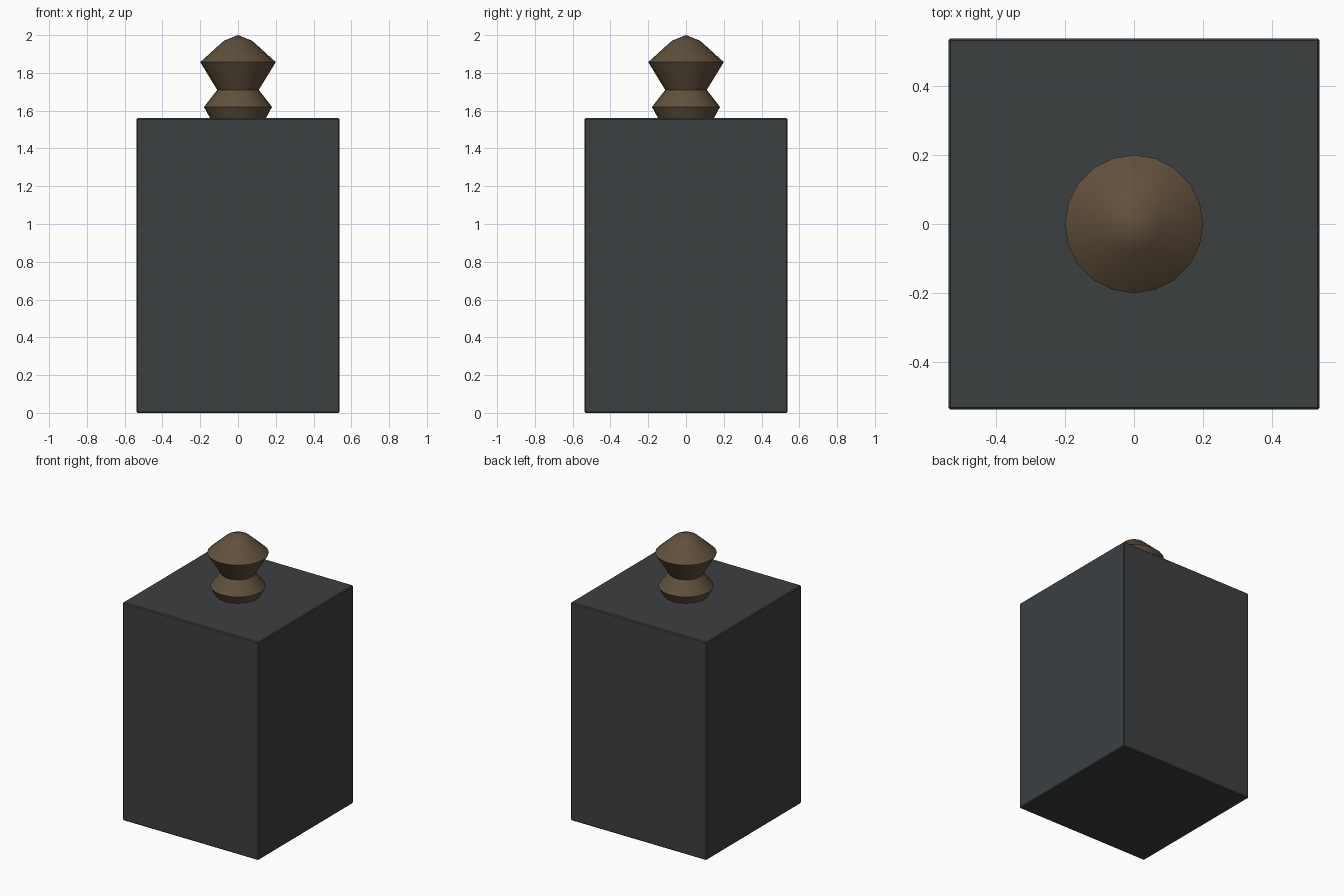
import bpy, bmesh, math

if "Cube" in bpy.data.objects:
    bpy.data.objects.remove(bpy.data.objects["Cube"])


def material(name, rgb):
    m = bpy.data.materials.new(name)
    m.diffuse_color = (*rgb, 1)
    m.use_nodes = True
    m.node_tree.nodes["Principled BSDF"].inputs["Base Color"].default_value = m.diffuse_color
    return m


def smooth(obj, degrees=30):
    bpy.ops.object.select_all(action='DESELECT')
    obj.select_set(True)
    bpy.context.view_layer.objects.active = obj
    bpy.ops.object.shade_smooth_by_angle(angle=math.radians(degrees))


def lathe(name, profile, sides, mat):
    bm = bmesh.new()
    rings = []
    for r, z in profile:
        rings.append([bm.verts.new((r * math.cos(math.tau * i / sides),
                                    r * math.sin(math.tau * i / sides), z))
                      for i in range(sides)])
    for a, b in zip(rings, rings[1:]):
        for i in range(sides):
            j = (i + 1) % sides
            bm.faces.new((a[i], a[j], b[j], b[i]))
    bm.faces.new(rings[0][::-1])
    # Close the top by merging the zero-radius ring
    bmesh.ops.remove_doubles(bm, verts=bm.verts, dist=1e-5)
    bmesh.ops.recalc_face_normals(bm, faces=bm.faces)
    mesh = bpy.data.meshes.new(name)
    bm.to_mesh(mesh)
    bm.free()
    mesh.materials.append(mat)
    obj = bpy.data.objects.new(name, mesh)
    bpy.context.collection.objects.link(obj)
    smooth(obj)
    return obj


# Block body with finely chamfered edges
WIDTH, HEIGHT = 1.075, 1.56
bpy.ops.mesh.primitive_cube_add(size=1, location=(0, 0, HEIGHT / 2))
body = bpy.context.object
body.name = "block_body"
body.scale = (WIDTH, WIDTH, HEIGHT)
bpy.ops.object.transform_apply(location=False, rotation=False, scale=True)
body.data.materials.append(material("dark_grey", (0.045, 0.05, 0.053)))
bevel = body.modifiers.new("chamfer", 'BEVEL')
bevel.width = 0.006
bevel.segments = 1

# Turned knob on top
knob_profile = [(0.145, 1.555), (0.18, 1.62), (0.11, 1.71),
                (0.20, 1.857), (0.075, 1.97), (0.0, 2.0)]
lathe("turned_knob", knob_profile, 20, material("brown", (0.12, 0.08, 0.045)))
